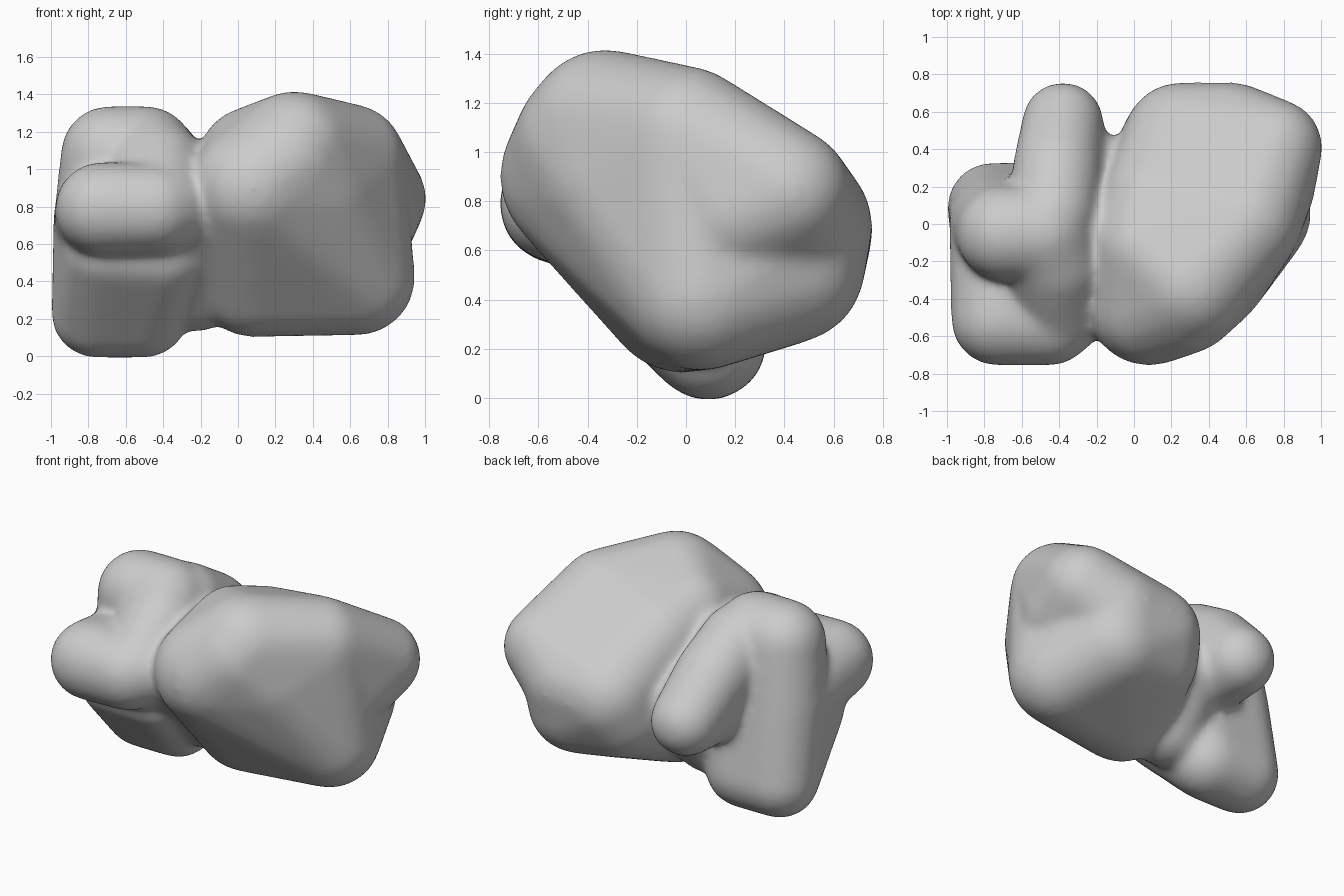
import bpy
import bmesh
from mathutils import Matrix

cube = bpy.data.objects.get("Cube")
if cube:
    bpy.data.objects.remove(cube, do_unlink=True)

grey = bpy.data.materials.new("plain grey")
grey.use_nodes = True
COLOUR = (0.6, 0.6, 0.6, 1.0)
grey.diffuse_color = COLOUR
grey.node_tree.nodes["Principled BSDF"].inputs["Base Color"].default_value = COLOUR


def add_hull(target, balls):
    """Rounded solid: convex hull around balls given as (x, y, z, radius)."""
    part = bmesh.new()
    for x, y, z, r in balls:
        bmesh.ops.create_icosphere(part, subdivisions=3, radius=r,
                                   matrix=Matrix.Translation((x, y, z)))
    bmesh.ops.delete(part, geom=part.faces[:], context='FACES_ONLY')
    result = bmesh.ops.convex_hull(part, input=part.verts[:], use_existing_faces=False)
    inner = {v for v in result["geom_interior"] if isinstance(v, bmesh.types.BMVert)}
    bmesh.ops.delete(part, geom=list(inner), context='VERTS')
    loose = [e for e in part.edges if not e.link_faces]
    bmesh.ops.delete(part, geom=loose, context='EDGES')
    bmesh.ops.recalc_face_normals(part, faces=part.faces[:])
    mesh = bpy.data.meshes.new("hull")
    part.to_mesh(mesh)
    part.free()
    target.from_mesh(mesh)
    bpy.data.meshes.remove(mesh)


# Large rounded block: main mass, upper back shoulder, lower back ledge
crown = [(0.30, -0.33, 1.10, 0.32), (0.06, -0.13, 1.06, 0.27),
         (0.60, 0.00, 1.06, 0.29), (0.12, 0.10, 0.95, 0.30)]
brow = [(0.08, -0.42, 0.90, 0.34), (0.26, -0.38, 1.04, 0.32),
        (0.40, -0.28, 0.88, 0.30)]
base = [(0.08, -0.02, 0.41, 0.31), (0.64, 0.06, 0.42, 0.31)]
rear = [(0.25, 0.45, 0.67, 0.31), (0.52, 0.46, 0.70, 0.30)]
shoulder = [(0.75, 0.41, 0.84, 0.26), (0.70, 0.20, 0.75, 0.27)]
ledge = [(0.50, 0.42, 0.53, 0.31), (0.20, 0.40, 0.55, 0.29)]

# Neck between the block and the knobbly end
neck = [(-0.20, -0.36, 0.80, 0.24), (-0.20, -0.04, 0.96, 0.20),
        (-0.20, 0.25, 0.66, 0.24), (-0.22, 0.05, 0.36, 0.23)]

# Knobbly end: a core with lobes growing out of it
core_out = [(-0.73, 0.00, 0.72, 0.26)]
core_in = [(-0.35, -0.02, 0.72, 0.28)]
core = core_out + core_in
upper_lobe = [(-0.69, -0.05, 1.08, 0.26), (-0.49, -0.05, 1.08, 0.26)]
front_lobe = [(-0.73, -0.51, 0.79, 0.25), (-0.45, -0.52, 0.79, 0.24)]
lower_lobe = [(-0.76, 0.09, 0.23, 0.24), (-0.50, 0.09, 0.23, 0.24)]
back_ridge = [(-0.43, 0.06, 1.06, 0.23), (-0.41, 0.30, 0.90, 0.24),
              (-0.38, 0.54, 0.69, 0.22)]
saddle = [(-0.42, -0.22, 1.00, 0.25), (-0.40, -0.48, 0.80, 0.24)]
web = [(-0.72, -0.27, 0.56, 0.22), (-0.40, -0.25, 0.54, 0.22)]

solid = bmesh.new()
for balls in (crown + brow + base + rear[:1],
              crown + rear + shoulder,
              base + rear + ledge,
              neck,
              core + upper_lobe,
              core + front_lobe,
              core + lower_lobe,
              core_in + back_ridge,
              core_in + upper_lobe[1:] + saddle,
              core + lower_lobe + web):
    add_hull(solid, balls)

mesh = bpy.data.meshes.new("lobed_body")
solid.to_mesh(mesh)
solid.free()
body = bpy.data.objects.new("lobed_body", mesh)
bpy.context.collection.objects.link(body)
mesh.materials.append(grey)

# Fuse the parts into one soft skin
remesh = body.modifiers.new("fuse", 'REMESH')
remesh.mode = 'VOXEL'
remesh.voxel_size = 0.02
remesh.use_smooth_shade = True
smooth = body.modifiers.new("soften", 'SMOOTH')
smooth.factor = 0.5
smooth.iterations = 30
